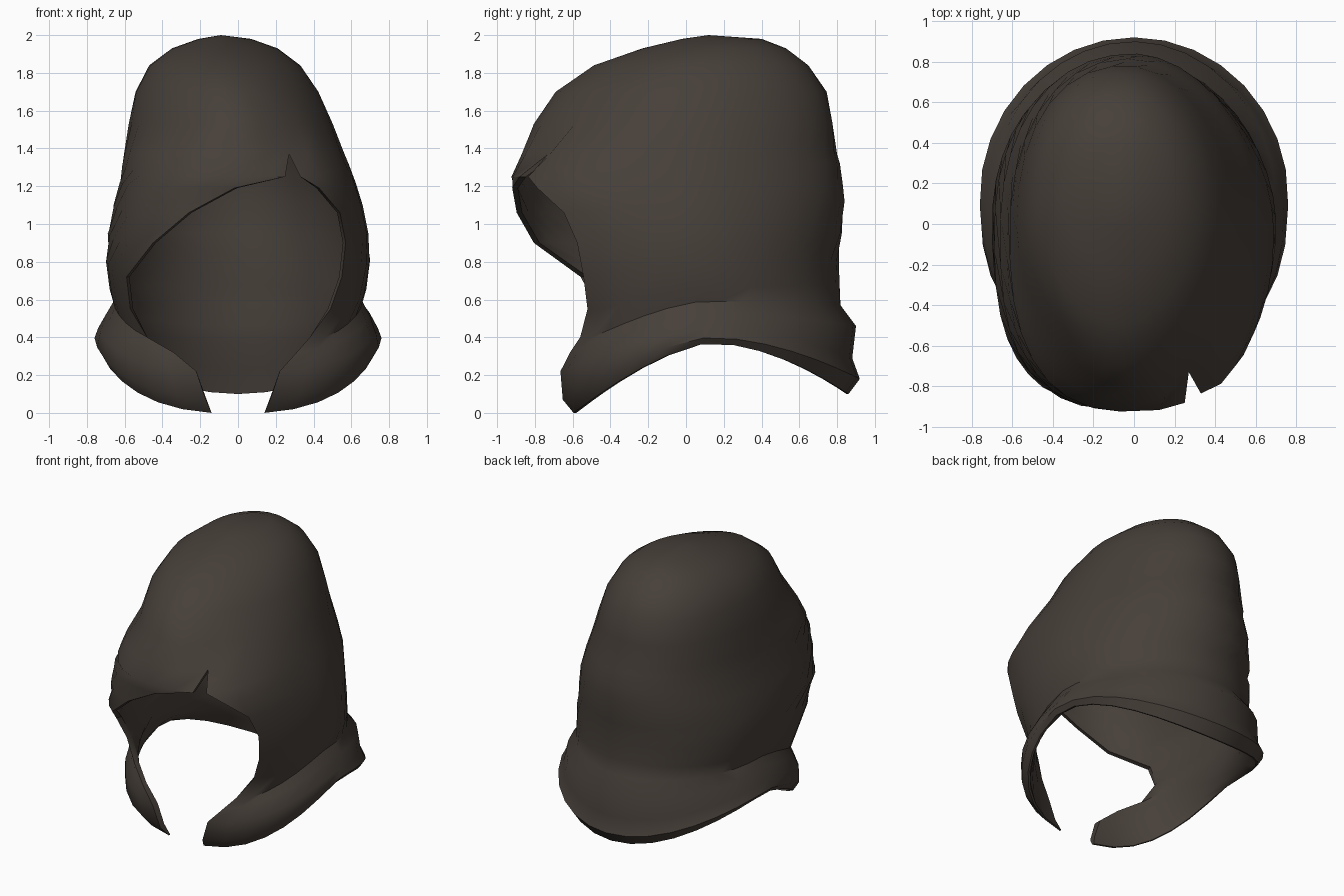
import bpy, bmesh, math
from mathutils import Vector

if "Cube" in bpy.data.objects:
    bpy.data.objects.remove(bpy.data.objects["Cube"])

COLS = 30          # columns from the right opening edge round the back to the left edge
CLOTH = 0.03       # cloth thickness
LIP = 0.015        # how far the inner edge shows inside the face opening

# Each row: z front, z side, z back, half width, front y, back y, left edge x, right edge x
COLLAR = [
    (0.00, 0.37, 0.10, .735, -.60, .86, -.14, .14),
    (0.07, 0.40, 0.18, .760, -.66, .92, -.17, .17),
    (0.22, 0.45, 0.29, .740, -.68, .88, -.22, .22),
    (0.32, 0.53, 0.46, .700, -.66, .90, -.34, .31),
    (0.40, 0.59, 0.57, .660, -.65, .82, -.48, .38),
]
FACE_OPENING = [
    (0.55, 0.66, 0.68, .680, -.70, .815, -.57, .49),
    (0.72, 0.81, 0.80, .700, -.80, .81, -.59, .55),
    (0.90, 0.95, 0.95, .690, -.91, .825, -.45, .57),
    (1.06, 1.10, 1.12, .660, -.92, .84, -.26, .54),
    (1.19, 1.22, 1.22, .625, -.92, .83, -.02, .43),
    (1.25, 1.32, 1.32, .600, -.925, .815, .25, .33),
]
# Closed crown rows: z, half width, front y, back y, seam x
CROWN = [
    (1.37, .585, -.87, .80, .27),
    (1.53, .540, -.81, .78, .22),
    (1.70, .485, -.69, .745, .14),
    (1.84, .400, -.49, .65, .04),
    (1.93, .280, -.23, .53, -.03),
    (1.98, .140, -.02, .40, -.07),
]
# Inner side of the collar: z front, z side, z back, half width, front y, back y
COLLAR_LINING = [
    (0.00, 0.37, 0.10, .725, -.585, .85),
    (0.08, 0.39, 0.24, .695, -.615, .82),
    (0.22, 0.44, 0.38, .650, -.630, .785),
    (0.32, 0.53, 0.46, .645, -.625, .78),
    (0.40, 0.59, 0.57, .630, -.620, .785),
]
# Boxiness of each quarter at chosen heights: z, front left, front right, back left, back right
BOXINESS = [
    (0.45, 2.5, 2.5, 2.0, 2.0),
    (0.70, 2.7, 2.3, 2.1, 1.85),
    (0.95, 2.8, 2.2, 2.2, 1.85),
    (1.25, 2.8, 2.8, 2.2, 1.85),
    (1.52, 1.75, 1.85, 2.25, 1.9),
    (1.84, 1.85, 1.85, 2.2, 2.0),
]


def boxiness(z):
    if z <= BOXINESS[0][0]:
        return BOXINESS[0][1:]
    for a, b in zip(BOXINESS, BOXINESS[1:]):
        if z <= b[0]:
            t = (z - a[0]) / (b[0] - a[0])
            return [p + (q - p) * t for p, q in zip(a[1:], b[1:])]
    return BOXINESS[-1][1:]


def power(v, e):
    return math.copysign(abs(v) ** e, v)


def ring(zf, zs, zb, w, yf, yb, xl, xr):
    """Open boxy oval running from the right edge, round the back, to the left edge."""
    cx = -0.07 * min(1, max(0, (zs - 1.2) / 0.6))
    yc = (yf + yb) / 2
    front_left, front_right, back_left, back_right = boxiness(zs)

    def angle(x):
        n = front_right if x > cx else front_left
        return math.asin(max(-1, min(1, power((x - cx) / w, n / 2))))

    start, end = angle(xr), 2 * math.pi + angle(xl)
    c_end = max(0.05, min(math.cos(start), math.cos(end)))
    pts = []
    for i in range(COLS + 1):
        a = start + (end - start) * i / COLS
        s, c = math.sin(a), math.cos(a)
        if c > 0:
            m = front_right if s > 0 else front_left
            z = zs + (zf - zs) * min(1, c / c_end) ** 1.2
        else:
            m = back_right if s > 0 else back_left
            z = zs + (zb - zs) * abs(c) ** 1.8
        x = cx + w * power(s, 2 / m)
        y = yc - (yb - yf) / 2 * power(c, 2 / m)
        pts.append(Vector((x, y, z)))
    return pts


# Outer and inner rows from hem to crown
crown_rows = [(z, z, z, w, yf, yb, x, x) for z, w, yf, yb, x in CROWN]
outer_rows = COLLAR + FACE_OPENING + crown_rows
inner_rows = [lin + out[6:] for lin, out in zip(COLLAR_LINING, COLLAR)]
for zf, zs, zb, w, yf, yb, xl, xr in FACE_OPENING:
    lip = LIP if xl < 0 else 0
    inner_rows.append((zf, zs, zb, w - CLOTH, yf + CLOTH, yb - CLOTH, xl + lip, xr - lip))
for zf, zs, zb, w, yf, yb, xl, xr in crown_rows:
    z = zf - CLOTH * max(0, (zf - 1.4) / 0.6)
    inner_rows.append((z, z, z, w - CLOTH, yf + CLOTH, yb - CLOTH, xl, xr))

tip = len(COLLAR) + len(FACE_OPENING)   # first closed row
bm = bmesh.new()


def skin(rows, apex_z):
    """Skin the rows into one shell with a closed crown."""
    grid = [[bm.verts.new(p) for p in ring(*r)] for r in rows]
    # small tear above the brow: its tip is pulled back
    for i in (0, COLS):
        grid[tip][i].co.y += 0.07
    for low, high in zip(grid, grid[1:]):
        for i in range(COLS):
            bm.faces.new((low[i], low[i + 1], high[i + 1], high[i]))
    apex = bm.verts.new((-0.09, 0.12, apex_z))
    for i in range(COLS):
        bm.faces.new((grid[-1][i], grid[-1][i + 1], apex))
    return grid


outer = skin(outer_rows, 2.0)
inner = skin(inner_rows, 2.0 - CLOTH)

# Hem between the two shells, then both edges of the face opening
for i in range(COLS):
    bm.faces.new((outer[0][i + 1], outer[0][i], inner[0][i], inner[0][i + 1]))
for k in range(tip):
    for i in (0, COLS):
        bm.faces.new((outer[k][i], outer[k + 1][i], inner[k + 1][i], inner[k][i]))

# Close the seam above the tear
for grid in (outer, inner):
    seam = [row[i] for row in grid[tip:] for i in (0, COLS)]
    bmesh.ops.remove_doubles(bm, verts=seam, dist=0.0005)
bmesh.ops.recalc_face_normals(bm, faces=bm.faces)

mesh = bpy.data.meshes.new("hood")
bm.to_mesh(mesh)
bm.free()
hood = bpy.data.objects.new("hood", mesh)
bpy.context.collection.objects.link(hood)

# Dark brown cloth
cloth = bpy.data.materials.new("dark brown cloth")
cloth.diffuse_color = (0.062, 0.050, 0.041, 1)
cloth.use_nodes = True
cloth.node_tree.nodes["Principled BSDF"].inputs["Base Color"].default_value = cloth.diffuse_color
mesh.materials.append(cloth)

bpy.context.view_layer.objects.active = hood
hood.select_set(True)
bpy.ops.object.shade_smooth_by_angle(angle=math.radians(45))
